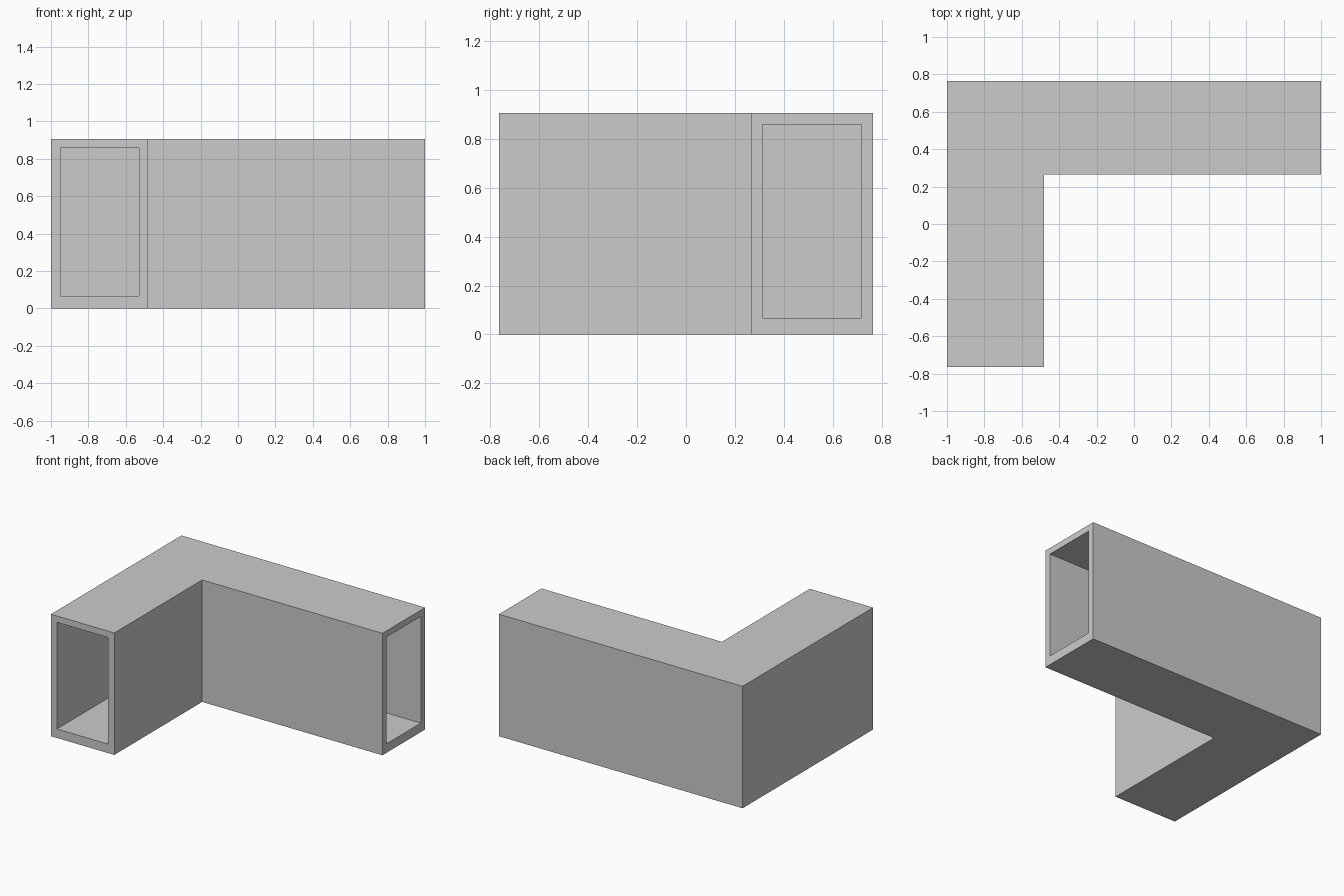
import bpy
import bmesh

if "Cube" in bpy.data.objects:
    bpy.data.objects.remove(bpy.data.objects["Cube"])

# Plan stations along the duct: front opening, mitred corner, right opening.
# Each station gives (outer-side point, inner-side point) in x, y.
OUTER = [((-1.0, -0.765), (-0.48, -0.765)),
         ((-1.0, 0.765), (-0.48, 0.265)),
         ((1.0, 0.765), (1.0, 0.265))]
BORE = [((-0.95, -0.765), (-0.53, -0.765)),
        ((-0.95, 0.715), (-0.53, 0.312)),
        ((1.0, 0.715), (1.0, 0.312))]


def add_tube(bm, stations, z0, z1):
    """Sweep a rectangular section through the stations; return its rings."""
    rings = []
    for a, b in stations:
        corners = [(*a, z0), (*b, z0), (*b, z1), (*a, z1)]
        rings.append([bm.verts.new(c) for c in corners])
    for r, s in zip(rings, rings[1:]):
        for i in range(4):
            j = (i + 1) % 4
            bm.faces.new((r[i], r[j], s[j], s[i]))
    return rings


bm = bmesh.new()
shell = add_tube(bm, OUTER, 0.0, 0.905)
bore = add_tube(bm, BORE, 0.067, 0.858)

# Rims joining the shell to the bore at both open ends
for end in (0, -1):
    for i in range(4):
        j = (i + 1) % 4
        bm.faces.new((shell[end][i], shell[end][j], bore[end][j], bore[end][i]))

bmesh.ops.recalc_face_normals(bm, faces=bm.faces[:])
mesh = bpy.data.meshes.new("corner_duct")
bm.to_mesh(mesh)
bm.free()
bpy.context.collection.objects.link(bpy.data.objects.new("corner_duct", mesh))
